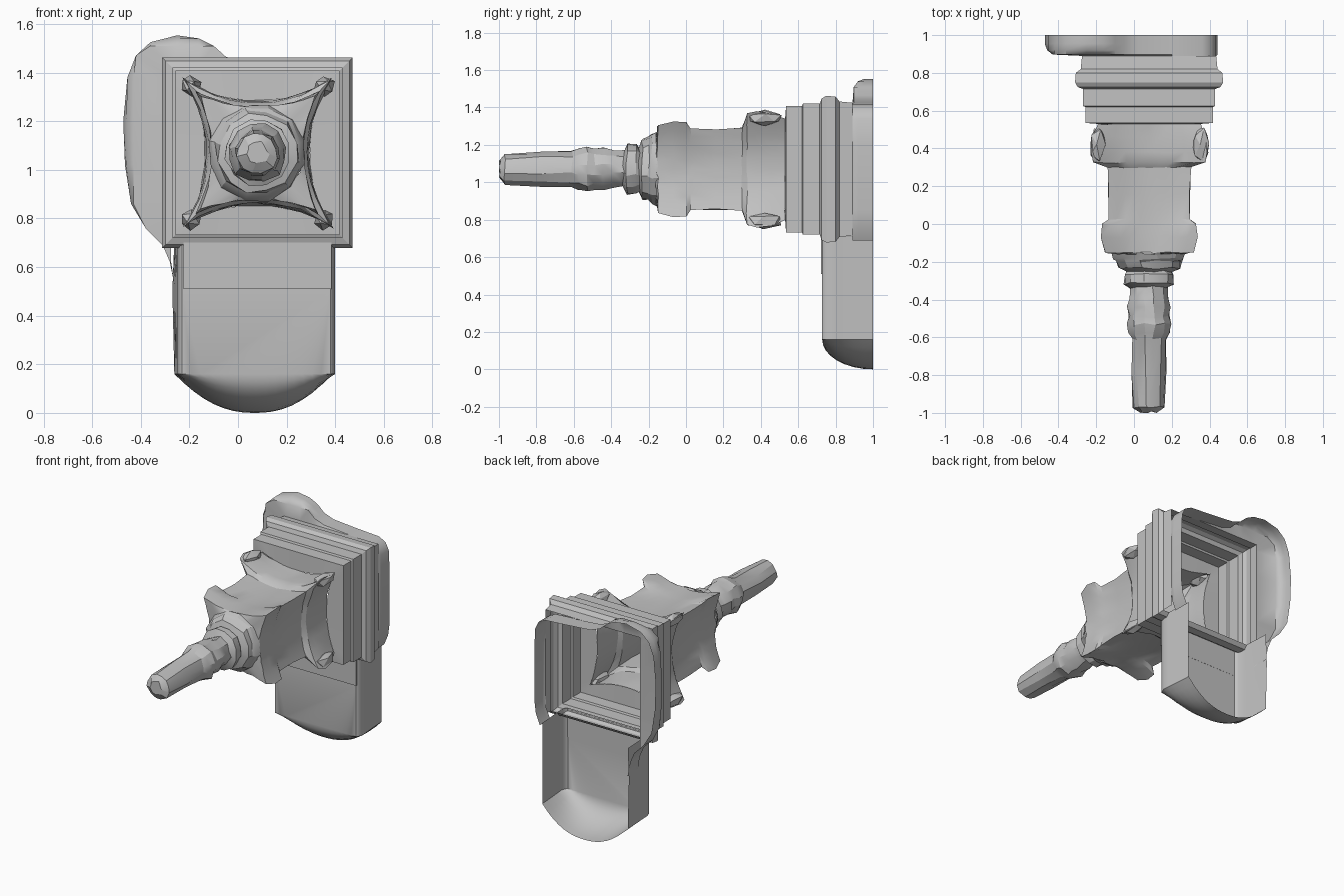
import bpy, bmesh, math, random
from mathutils import Vector

random.seed(4)
if "Cube" in bpy.data.objects:
    bpy.data.objects.remove(bpy.data.objects["Cube"])

stone = bpy.data.materials.new("stone_grey")
stone.use_nodes = True
GREY = (0.54, 0.54, 0.54, 1)
stone.diffuse_color = GREY
stone.node_tree.nodes["Principled BSDF"].inputs["Base Color"].default_value = GREY

CX, CZ = 0.08, 1.07  # tower axis, running along y


def wobble(amount):
    return amount * Vector([random.uniform(-1, 1) for _ in range(3)])


def finish(name, bm, angle=25):
    bmesh.ops.remove_doubles(bm, verts=bm.verts, dist=0.0005)
    bmesh.ops.recalc_face_normals(bm, faces=bm.faces)
    mesh = bpy.data.meshes.new(name)
    bm.to_mesh(mesh)
    bm.free()
    mesh.materials.append(stone)
    obj = bpy.data.objects.new(name, mesh)
    bpy.context.collection.objects.link(obj)
    bpy.ops.object.select_all(action="DESELECT")
    obj.select_set(True)
    bpy.context.view_layer.objects.active = obj
    bpy.ops.object.shade_smooth_by_angle(angle=math.radians(angle))


def ring(y, corner, mid, n):
    """Four-sided ring whose sides bow in or out between the corners."""
    pts = []
    for side in range(4):
        a = side * math.pi / 2
        for i in range(n):
            u = 2 * i / n - 1
            p, q = u * corner, corner + (mid - corner) * (1 - u * u)
            pts.append(Vector((CX + p * math.cos(a) + q * math.sin(a), y,
                               CZ - p * math.sin(a) + q * math.cos(a))))
    return pts


def loft(bm, rings, closed=True, jitter=0.0):
    rows = []
    for pts in rings:
        rows.append([bm.verts.new(Vector(p) + wobble(jitter)) for p in pts])
    for a, b in zip(rows, rows[1:]):
        for i in range(len(a) if closed else len(a) - 1):
            j = (i + 1) % len(a)
            bm.faces.new((a[i], a[j], b[j], b[i]))
    return rows


# Spire with rough ornament and stepped collars, closed at the tip
bm = bmesh.new()
steps = [(-0.995, 0.045), (-0.97, 0.084), (-0.78, 0.09), (-0.61, 0.094), (-0.58, 0.108),
         (-0.53, 0.122), (-0.49, 0.108), (-0.44, 0.114), (-0.39, 0.1), (-0.335, 0.098),
         (-0.315, 0.135), (-0.27, 0.135), (-0.25, 0.118), (-0.235, 0.165), (-0.2, 0.175),
         (-0.185, 0.19), (-0.155, 0.2)]
rows = loft(bm, [ring(y, r * 0.707, r, 3) for y, r in steps], jitter=0.007)
bm.faces.new(rows[0])
finish("spire", bm)

# Tower body: upper flange, waist, flared corners, all with hollow sides
bm = bmesh.new()
body = [(-0.16, 0.13, 0.195), (-0.15, 0.235, 0.19), (-0.07, 0.256, 0.188), (0.0, 0.25, 0.186),
        (0.025, 0.215, 0.184), (0.16, 0.215, 0.182), (0.3, 0.22, 0.186), (0.325, 0.298, 0.202),
        (0.38, 0.31, 0.208), (0.46, 0.3, 0.21), (0.53, 0.272, 0.215)]
loft(bm, [ring(y, c, m, 10) for y, c, m in body], jitter=0.004)
finish("tower_body", bm)

# Rough carved knobs along the corners of the flare
bm = bmesh.new()
for sx in (-1, 1):
    for sz in (-1, 1):
        res = bmesh.ops.create_icosphere(bm, subdivisions=1, radius=1)
        for v in res["verts"]:
            v.co = Vector((CX + sx * 0.274 + v.co.x * 0.044, 0.42 + v.co.y * 0.1,
                           CZ + sz * 0.274 + v.co.z * 0.044)) + wobble(0.006)
finish("flare_knobs", bm)

# Stepped square base and plate, left open behind
bm = bmesh.new()
base = [(0.53, 0.272, 0.215), (0.535, 0.338, 0.338), (0.62, 0.338, 0.338),
        (0.625, 0.35, 0.35), (0.715, 0.35, 0.35), (0.725, 0.378, 0.378), (0.75, 0.392, 0.392),
        (0.8, 0.388, 0.388), (0.82, 0.362, 0.362), (0.89, 0.355, 0.355)]
loft(bm, [ring(y, c, m, 10) for y, c, m in base])
floor = [f for f in bm.faces if f.calc_center_median().y > 0.82
         and f.calc_center_median().z < CZ - 0.345]
bmesh.ops.delete(bm, geom=floor, context="FACES")
finish("square_base", bm)

# Rear rim: a big rounded lobe on one side, then over the top to a soft corner
bm = bmesh.new()
outline = [(-0.26, 0.52), (-0.28, 0.62), (-0.31, 0.69), (-0.38, 0.76), (-0.44, 0.86),
           (-0.465, 1.02), (-0.472, 1.2), (-0.455, 1.38), (-0.42, 1.47), (-0.36, 1.525),
           (-0.25, 1.553), (-0.16, 1.54), (-0.1, 1.51), (-0.05, 1.465), (0.02, 1.44),
           (0.2, 1.425), (0.36, 1.415), (0.41, 1.39), (0.435, 1.34), (0.442, 1.2),
           (0.442, 0.85), (0.43, 0.76), (0.4, 0.69)]
inner = [(min(max(x, -0.275), 0.435), 0.89, min(z, 1.425)) for x, z in outline]
front = [(max(x, -0.43), 0.897, min(z, 1.51)) for x, z in outline]
shoulder = [(max(x, -0.46), 0.92, min(z, 1.54)) for x, z in outline]
loft(bm, [inner, front, shoulder, [(x, 0.955, z) for x, z in outline],
          [(x, 1.0, z) for x, z in outline]], closed=False)
finish("rear_rim_and_lobe", bm, 40)

# Lower wing: chamfered upright front, side walls, bottom rounding away to the back
bm = bmesh.new()
SILL, TOP, N = 0.16, 0.71, 16


def wing_section(k):
    a = k * math.pi / 16
    y = 0.728 + 0.272 * (1 - math.cos(a))
    chamfer, taper = max(0, 1 - k / 3), max(0, (k - 3) / 5)
    left = -0.25 + 0.02 * chamfer - 0.012 * taper
    right = 0.4 - 0.02 * chamfer - 0.018 * taper
    pts = [(left, y, TOP), (left - 0.008 * taper, y, 0.5)]
    for i in range(N + 1):
        t = i / N
        bow = (1 - abs(2 * t ** 1.04 - 1) ** 2.3) * math.sin(a)
        pts.append((left + (right - left) * t, y, SILL - SILL * bow))
    return pts + [(right, y, 0.5), (right, y, TOP)]


rows = loft(bm, [wing_section(k) for k in range(9)], closed=False)
bm.faces.new(rows[0])
finish("lower_wing", bm, 35)

# Thin upper panel that makes the ledge across the wing's front
bm = bmesh.new()
bmesh.ops.create_cube(bm, size=1)
for v in bm.verts:
    v.co = Vector((0.08 + v.co.x * 0.61, 0.725 + v.co.y * 0.008, 0.605 + v.co.z * 0.19))
finish("wing_front_panel", bm)
